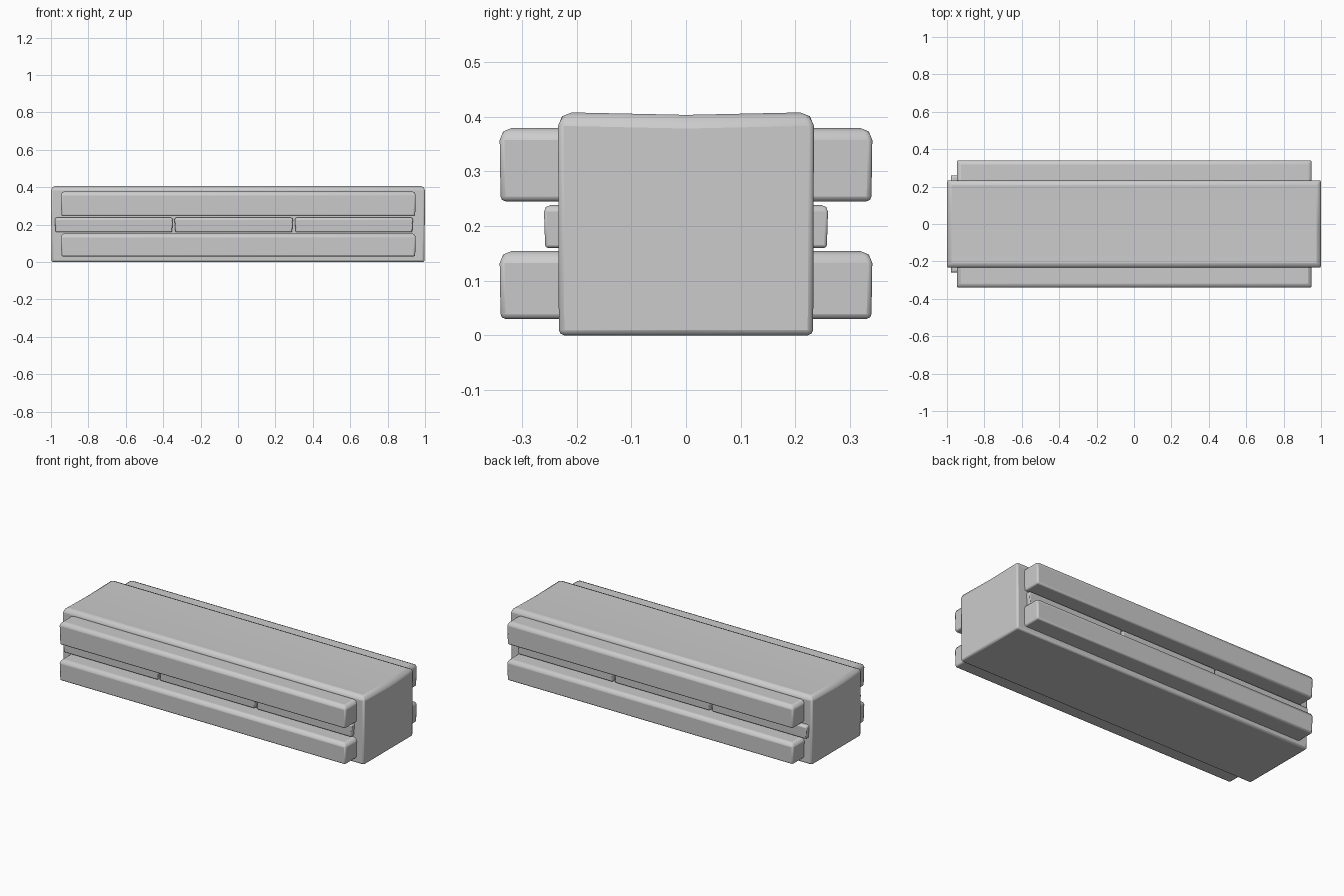
import bpy, bmesh

if "Cube" in bpy.data.objects:
    bpy.data.objects.remove(bpy.data.objects["Cube"])


def slab(name, x0, x1, half_y, z0, z1, bevel, dip=0.0, taper=0.004):
    """Block with softly rounded top and sides, crisper underside."""
    bm = bmesh.new()
    bmesh.ops.create_cube(bm, size=1)
    for v in bm.verts:
        low = v.co.z < 0
        inset = taper if low else 0.0
        sx, sy = (1 if v.co.x > 0 else -1), (1 if v.co.y > 0 else -1)
        v.co.x = (x1 if sx > 0 else x0) - sx * inset
        v.co.y = sy * (half_y - inset * 0.5)
        v.co.z = z0 if low else z1
    weight = bm.edges.layers.float.new("bevel_weight_edge")
    mid = (z0 + z1) / 2
    for e in bm.edges:
        a, b = e.verts
        top = a.co.z > mid and b.co.z > mid
        e[weight] = 1.0 if top else 0.4
    # Shallow sag along the middle of the top
    if dip:
        bmesh.ops.bisect_plane(bm, geom=bm.verts[:] + bm.edges[:] + bm.faces[:],
                               plane_co=(0, 0, 0), plane_no=(0, 1, 0))
        for v in bm.verts:
            if abs(v.co.y) < 1e-5 and v.co.z > mid:
                v.co.z -= dip
        for e in bm.edges:
            if all(abs(v.co.y) < 1e-5 for v in e.verts):
                e[weight] = 0.0
    mesh = bpy.data.meshes.new(name)
    bm.to_mesh(mesh)
    bm.free()
    obj = bpy.data.objects.new(name, mesh)
    bpy.context.collection.objects.link(obj)
    mod = obj.modifiers.new("rounded_edges", 'BEVEL')
    mod.limit_method = 'WEIGHT'
    mod.width = bevel
    mod.segments = 2
    bpy.context.view_layer.objects.active = obj
    obj.select_set(True)
    bpy.ops.object.shade_smooth_by_angle(angle=0.6)
    obj.select_set(False)
    return obj


# Main block
slab("core_block", -1.0, 1.0, 0.234, 0.0, 0.408, 0.025, dip=0.005, taper=0.003)

# Long rails standing out on both long sides
for name, z0, z1 in (("lower_rail", 0.03, 0.154), ("upper_rail", 0.245, 0.379)):
    slab(name, -0.948, 0.951, 0.341, z0, z1, 0.022)

# Row of three thin slats between the rails
for i, (x0, x1) in enumerate(((-0.98, -0.348), (-0.34, 0.294), (0.303, 0.936))):
    slab(f"middle_slat_{i + 1}", x0, x1, 0.26, 0.16, 0.238, 0.012, taper=0.005)
